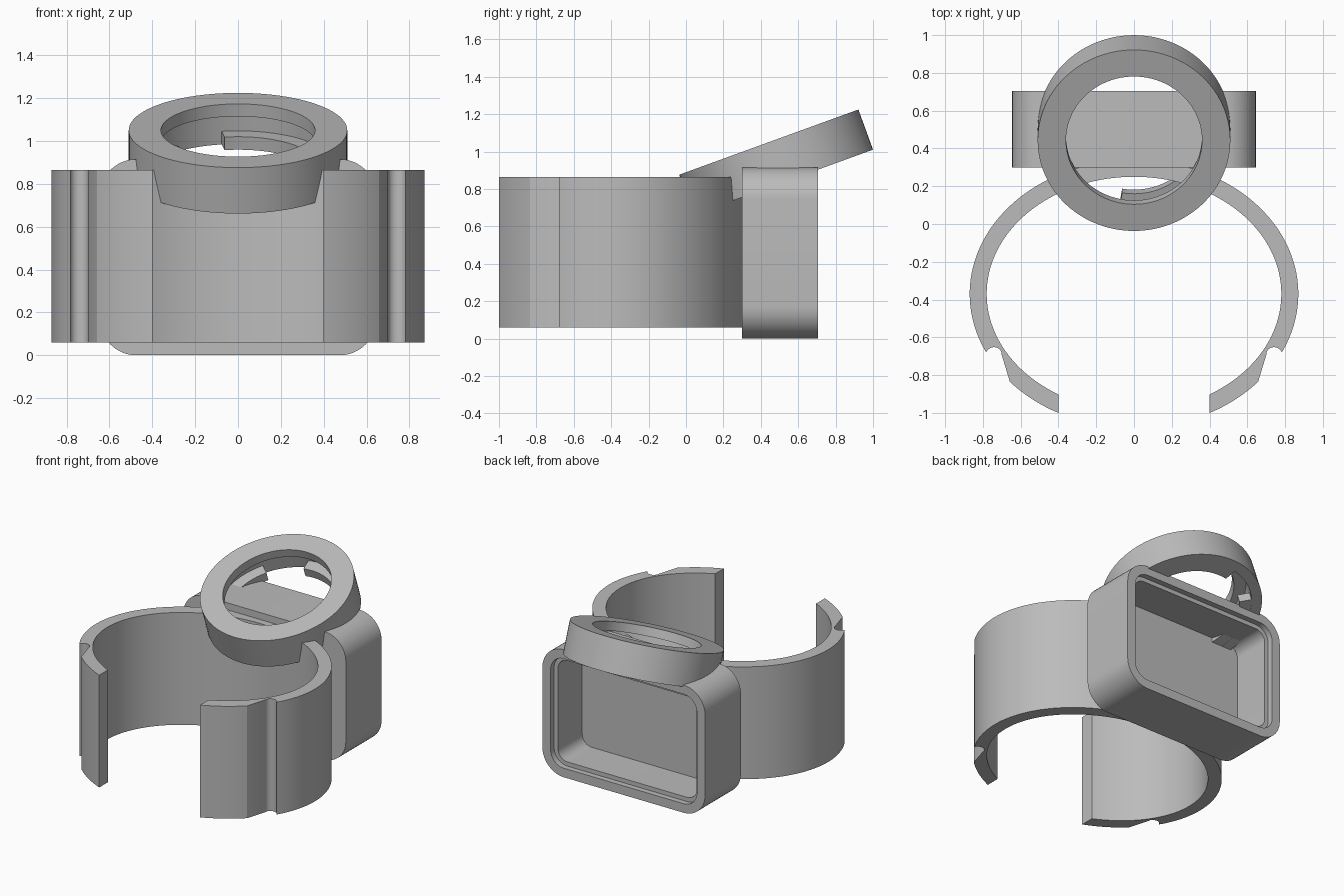
import bpy, bmesh, math
from mathutils import Vector, Matrix

if "Cube" in bpy.data.objects:
    bpy.data.objects.remove(bpy.data.objects["Cube"])

grey = bpy.data.materials.new("plain_grey")
grey.use_nodes = True
colour = (0.5, 0.5, 0.5, 1)
grey.diffuse_color = colour
grey.node_tree.nodes["Principled BSDF"].inputs["Base Color"].default_value = colour


def loft(name, loops, closed=False, matrix=None):
    """Skin a row of matching point loops; cap both ends unless closed."""
    bm = bmesh.new()
    rows = [[bm.verts.new(p) for p in loop] for loop in loops]
    n = len(rows[0])
    pairs = list(zip(rows, rows[1:]))
    if closed:
        pairs.append((rows[-1], rows[0]))
    else:
        bm.faces.new(rows[0])
        bm.faces.new(rows[-1])
    for a, b in pairs:
        for i in range(n):
            j = (i + 1) % n
            bm.faces.new((a[i], a[j], b[j], b[i]))
    bmesh.ops.recalc_face_normals(bm, faces=bm.faces)
    mesh = bpy.data.meshes.new(name)
    bm.to_mesh(mesh)
    bm.free()
    mesh.materials.append(grey)
    obj = bpy.data.objects.new(name, mesh)
    bpy.context.collection.objects.link(obj)
    if matrix:
        obj.matrix_world = matrix
    bpy.ops.object.select_all(action="DESELECT")
    obj.select_set(True)
    bpy.context.view_layer.objects.active = obj
    bpy.ops.object.shade_smooth_by_angle(angle=math.radians(25))
    return obj


# Open oval clamp with a finger groove near each end
CY = -0.37


def oval(a, b, start, end, steps=56):
    out = []
    for i in range(steps + 1):
        t = start + (end - start) * i / steps
        out.append((a * math.cos(t), CY + b * math.sin(t)))
    return out


def angle_at_y(b, y):
    return math.asin((y - CY) / b)


OUT, INN, END_X = (0.87, 0.71), (0.78, 0.62), 0.4
top = math.pi / 2
half = oval(*OUT, top, angle_at_y(OUT[1], -0.68))
half += [(0.742 + 0.042 * math.cos(t), -0.69 + 0.038 * math.sin(t))
         for t in (math.radians(d) for d in range(20, 190, 15))]
half += oval(*OUT, angle_at_y(OUT[1], -0.835), -math.acos(END_X / OUT[0]), 16)
half += oval(*INN, -math.acos(END_X / INN[0]), top)
# the outer and inner runs both end on the centre line, so skip those when mirroring
other = [(-x, y) for x, y in reversed(half[1:-1])]
outline = half + other
loft("clamp", [[(x, y, z) for x, y in outline] for z in (0.06, 0.865)])


# Rounded box, open at the back, with a stepped rim
def rounded_rect(margin, y):
    w, h = 0.645 - margin, 0.4575 - margin
    r = max(0.17 - margin, 0.06)
    pts = []
    for quarter, (sx, sz) in enumerate([(1, 1), (-1, 1), (-1, -1), (1, -1)]):
        for i in range(13):
            t = (quarter + i / 12) * math.pi / 2
            pts.append((sx * (w - r) + r * math.cos(t), y,
                        0.4575 + sz * (h - r) + r * math.sin(t)))
    return pts


loft("box", [rounded_rect(m, y) for m, y in
             [(0, 0.3), (0, 0.705), (0.065, 0.705), (0.065, 0.665),
              (0.095, 0.665), (0.095, 0.39)]])

# Tilted mounting ring with a thin lip above a wider bore
TILT = Matrix.Translation(Vector((0, 0.4425, 1.05))) @ Matrix.Rotation(math.radians(20), 4, "X")
profile = [(0.36, 0), (0.51, 0), (0.51, -0.228), (0.44, -0.228), (0.44, -0.062), (0.36, -0.062)]


def sweep(section, start, end, steps):
    loops = []
    for i in range(steps):
        t = math.radians(start + (end - start) * i / (steps - 1))
        loops.append([(r * math.cos(t), r * math.sin(t), z) for r, z in section])
    return loops


loft("mount_ring", sweep(profile, 0, 360, 97)[:-1], closed=True, matrix=TILT)

# Three locking tabs inside the bore
tab = [(0.36, -0.163), (0.45, -0.163), (0.45, -0.2275), (0.36, -0.2275)]
for name, mid in (("tab_back", 60), ("tab_side", 180), ("tab_front", 300)):
    loft(name, sweep(tab, mid - 40, mid + 40, 22), matrix=TILT)
